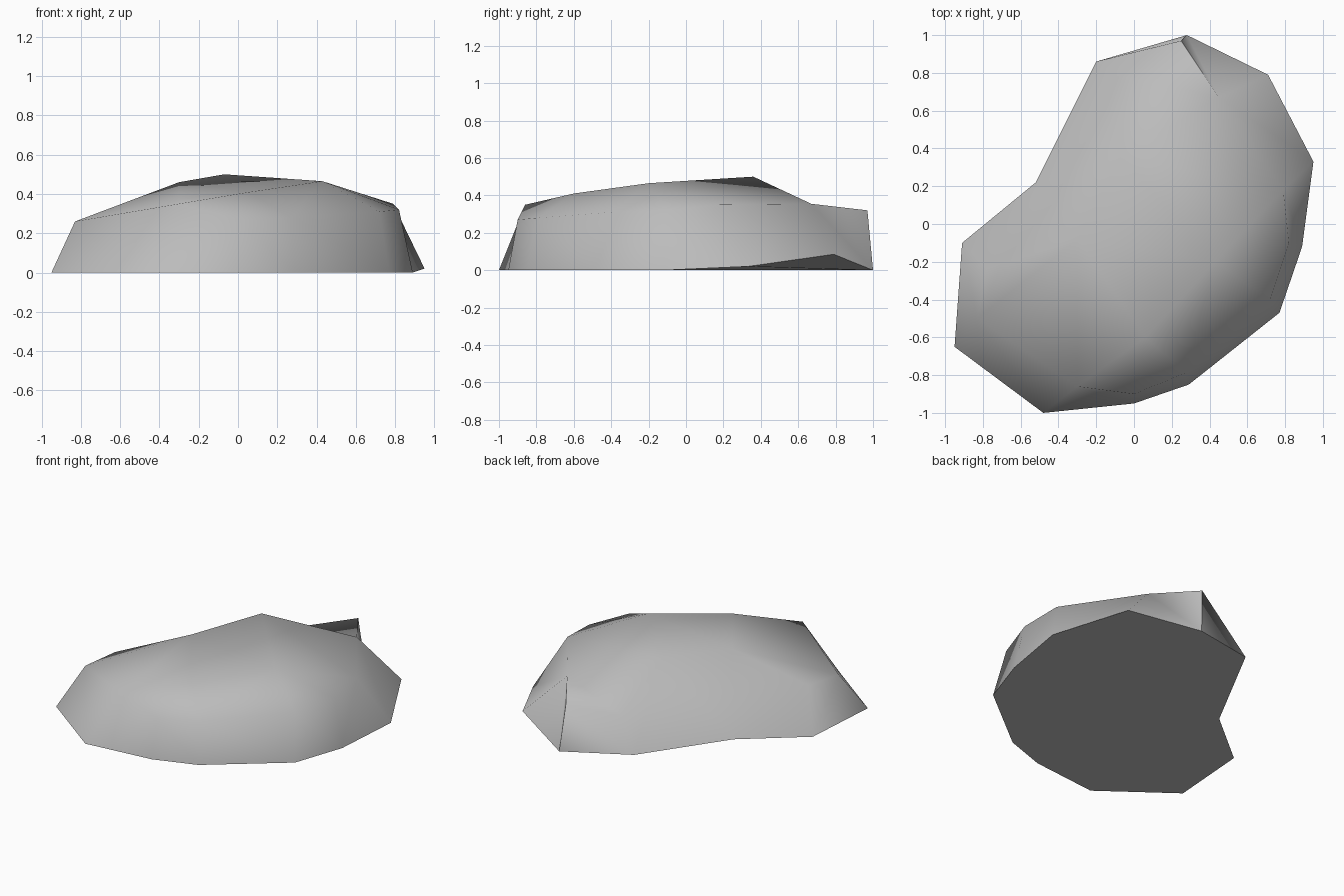
import bpy
import bmesh
import math
from mathutils import Vector
from mathutils.geometry import delaunay_2d_cdt

cube = bpy.data.objects.get("Cube")
if cube:
    bpy.data.objects.remove(cube, do_unlink=True)

# Ground outline, counter-clockwise; it lifts slightly at the back
base_outline = [
    (-.95, -.65, 0), (-.48, -1, 0), (0, -.95, 0), (.29, -.85, 0),
    (.77, -.47, 0), (.89, -.12, 0), (.95, .33, .02), (.71, .79, .085),
    (.28, 1, 0), (-.2, .86, .05), (-.52, .22, 0), (-.91, -.1, 0),
]

# Shoulder where the steep sides turn into the top
shoulder = [
    (-.83, -.5, .26), (-.3, -.86, .35), (0, -.9, .27), (.27, -.79, .28),
    (.72, -.4, .31), (.82, -.1, .32), (.79, .18, .35), (.45, .67, .355),
    (.25, .97, .32), (-.05, .78, .255), (-.07, .36, .5), (-.3, -.08, .46),
    (-.78, -.24, .27),
]

# High points inside the shoulder
crown = [(.06, -.6, .41), (.43, -.2, .465)]


def loop_edges(start, count):
    return [(start + i, start + (i + 1) % count) for i in range(count)]


def make_material(name, colour):
    mat = bpy.data.materials.new(name)
    mat.use_nodes = True
    mat.diffuse_color = colour
    for node in mat.node_tree.nodes:
        if node.type == 'BSDF_PRINCIPLED':
            node.inputs["Base Color"].default_value = colour
            node.inputs["Roughness"].default_value = 0.9
    return mat


def build_rock(name, material):
    points = [Vector(p) for p in base_outline + shoulder + crown]
    n_base = len(base_outline)
    edges = loop_edges(0, n_base) + loop_edges(n_base, len(shoulder))

    # Triangulate the sides and top in plan, keeping both rings as edges
    flat = [p.to_2d() for p in points]
    _, _, faces, origins, _, _ = delaunay_2d_cdt(flat, edges, [], 1, 1e-5)

    bm = bmesh.new()
    verts = [bm.verts.new(p) for p in points]
    for face in faces:
        bm.faces.new([verts[origins[i][0]] for i in face])

    # Underside
    bm.faces.new(list(reversed(verts[:n_base])))
    bmesh.ops.recalc_face_normals(bm, faces=bm.faces[:])

    mesh = bpy.data.meshes.new(name)
    bm.to_mesh(mesh)
    bm.free()
    mesh.materials.append(material)
    rock = bpy.data.objects.new(name, mesh)
    bpy.context.collection.objects.link(rock)

    # Soft shading with crisp edges around the base and the back notch
    bpy.ops.object.select_all(action='DESELECT')
    rock.select_set(True)
    bpy.context.view_layer.objects.active = rock
    bpy.ops.object.shade_smooth_by_angle(angle=math.radians(55))
    return rock


build_rock("flat_rock", make_material("stone grey", (.5, .5, .5, 1)))
